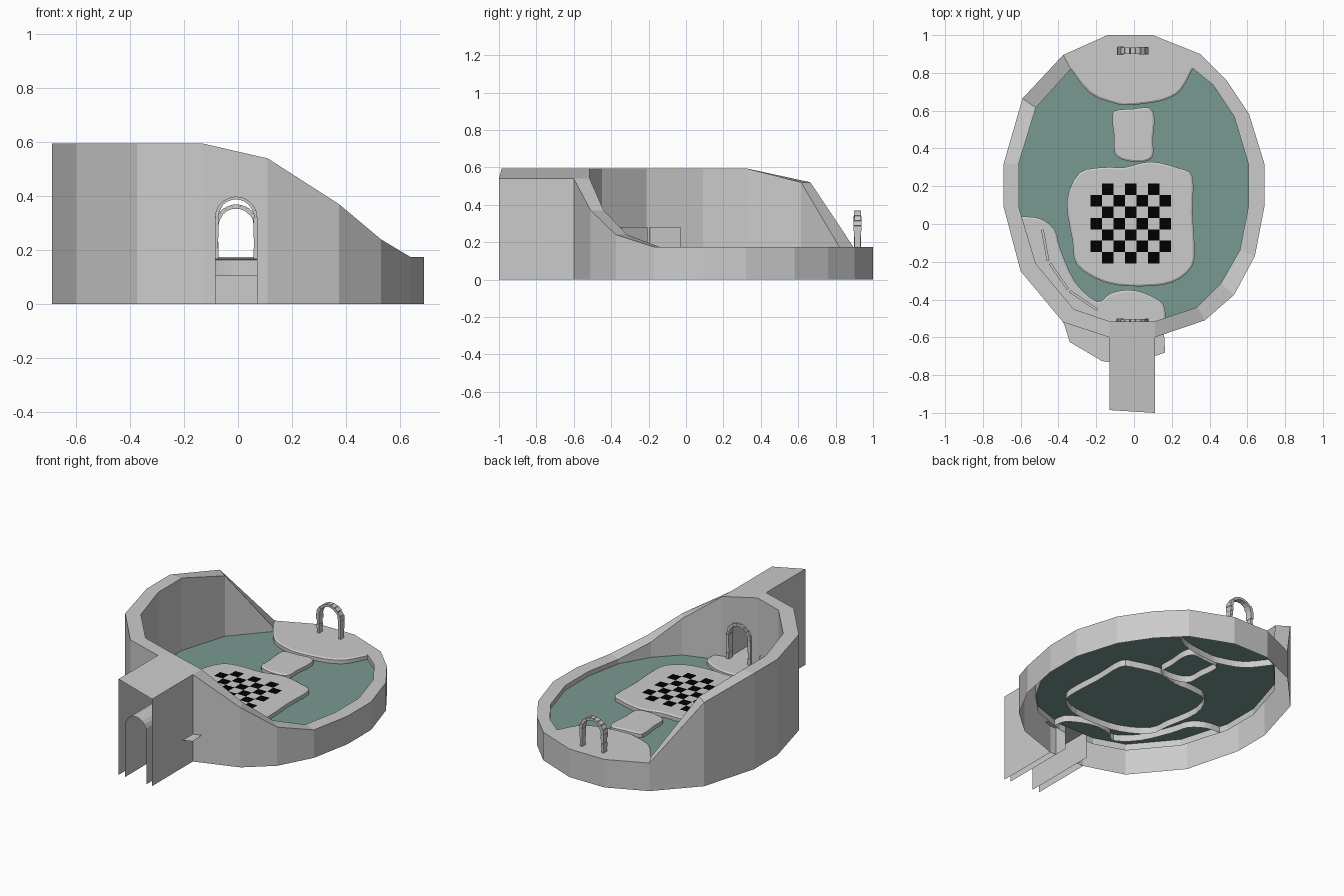
import bpy, bmesh, math, random
from mathutils import Vector, Matrix

if "Cube" in bpy.data.objects:
    bpy.data.objects.remove(bpy.data.objects["Cube"])

random.seed(4)
TOP, WATER, FOOT = 0.174, 0.145, 0.105
CX = -0.007          # centre line of the tunnel and arches
STONE, PALE = (.53, .53, .53), (.8, .8, .8)


def finish(name, bm, color=STONE, recalc=True):
    if recalc:
        bmesh.ops.recalc_face_normals(bm, faces=bm.faces)
    me = bpy.data.meshes.new(name)
    bm.to_mesh(me)
    bm.free()
    ob = bpy.data.objects.new(name, me)
    bpy.context.collection.objects.link(ob)
    m = bpy.data.materials.new(name + "_mat")
    m.diffuse_color = (*color, 1)
    m.use_nodes = True
    m.node_tree.nodes["Principled BSDF"].inputs["Base Color"].default_value = m.diffuse_color
    me.materials.append(m)
    return ob


def poly(bm, pts):
    return bm.faces.new([bm.verts.new(p) for p in pts])


def curve(pts, closed=True, n=3):
    """Catmull-Rom outline through a few control points."""
    out, k = [], len(pts)
    P = [Vector(p) for p in pts]
    for i in range(k if closed else k - 1):
        if closed:
            a, b, c, d = P[i - 1], P[i], P[(i + 1) % k], P[(i + 2) % k]
        else:
            a, b, c, d = P[max(i - 1, 0)], P[i], P[i + 1], P[min(i + 2, k - 1)]
        for j in range(n):
            t = j / n
            out.append(0.5 * (2 * b + (c - a) * t + (2 * a - 5 * b + 4 * c - d) * t * t
                              + (3 * b - a - 3 * c + d) * t ** 3))
    return out if closed else out + [P[-1]]


def island(name, edge, rest=(), z=TOP, side=1):
    """Flat top; the shaped edge gets a small chamfer and a short wall.
    side = 1 if the edge runs clockwise, -1 if counter-clockwise."""
    bm = bmesh.new()
    k, top = len(edge), []
    for i, p in enumerate(edge):
        a = edge[i - 1] if i or not rest else p
        b = edge[(i + 1) % k] if i < k - 1 or not rest else p
        d = (b - a).normalized()
        top.append(p + Vector((d.y, -d.x)) * .01 * side)
    f = poly(bm, [(p[0], p[1], z) for p in top + list(rest)])
    f.normal_update()
    if f.normal.z < 0:
        f.normal_flip()
    for i in range(k - 1 if rest else k):
        j = (i + 1) % k
        a, b, c, d = edge[i], edge[j], top[j], top[i]
        poly(bm, [(*a, FOOT), (*b, FOOT), (*b, z - .006), (*a, z - .006)])
        poly(bm, [(*a, z - .006), (*b, z - .006), (*c, z), (*d, z)])
    bmesh.ops.remove_doubles(bm, verts=bm.verts, dist=1e-5)
    return finish(name, bm)


# outer wall: outer x, y, inner x, y, height
ring = [(-.14, 1, -.13, .915, .174), (.10, 1, .10, .915, .174), (.35, .90, .31, .825, .174),
        (.49, .76, .42, .735, .174), (.61, .58, .53, .57, .174), (.69, .32, .605, .32, .174),
        (.69, .09, .605, .09, .174), (.64, -.17, .56, -.14, .174), (.53, -.375, .46, -.315, .24),
        (.375, -.51, .335, -.44, .37), (.11, -.60, .11, -.515, .54), (-.13, -.60, -.13, -.515, .595),
        (-.375, -.52, -.32, -.45, .595), (-.60, -.25, -.52, -.21, .595), (-.69, .09, -.61, .09, .595),
        (-.69, .32, -.61, .32, .595), (-.59, .665, -.52, .615, .52), (-.375, .895, -.335, .82, .174)]
bm = bmesh.new()
for i, (ax, ay, bx, by, h) in enumerate(ring):
    cx, cy, dx, dy, g = ring[(i + 1) % len(ring)]
    poly(bm, [(ax, ay, h), (cx, cy, g), (dx, dy, g), (bx, by, h)])
    if i != 10:     # the tunnel bay is closed by pierced panels below
        poly(bm, [(ax, ay, 0), (cx, cy, 0), (cx, cy, g), (ax, ay, h)])
        poly(bm, [(bx, by, h), (dx, dy, g), (dx, dy, FOOT), (bx, by, FOOT)])
bmesh.ops.remove_doubles(bm, verts=bm.verts, dist=1e-5)
finish("outer_wall", bm)

# water
bm = bmesh.new()
poly(bm, [(r[2], r[3], WATER) for r in ring][::-1])
finish("water", bm, (.19, .32, .28), False)

# open-ended entrance bridge with arched tunnel lining
R, SPRING = 0.077, 0.32
bow = [(CX - R * math.cos(math.pi * i / 10), SPRING + R * math.sin(math.pi * i / 10))
       for i in range(11)]
front = lambda x: -0.985 - (x + .13) / .24 * .015
bm = bmesh.new()
for y, foot in ((-.6, 0), (-.515, FOOT)):
    arch = [(CX - R, foot)] + bow + [(CX + R, foot)]
    poly(bm, [(x, y, z) for x, z in [(.11, foot), (.11, .54), (-.13, .595), (-.13, foot)] + arch])
arch = [(CX - R, 0)] + bow + [(CX + R, 0)]
for (a, za), (b, zb) in zip(arch, arch[1:]):
    poly(bm, [(a, front(a), za), (b, front(b), zb), (b, -.515, zb), (a, -.515, za)])
for x, z in ((-.13, .595), (.11, .54)):
    poly(bm, [(x, front(x), 0), (x, -.6, 0), (x, -.6, z), (x, front(x), z)])
poly(bm, [(-.13, front(-.13), .595), (.11, front(.11), .54), (.11, -.6, .54), (-.13, -.6, .595)])
finish("entrance_bridge", bm)

# islands and shore platforms
island("main_island", curve([(-.29, .27), (-.16, .30), (-.05, .30), (.09, .33), (.24, .295), (.31, .25),
                             (.31, .06), (.32, -.12), (.305, -.23), (.20, -.31), (.03, -.33),
                             (-.15, -.31), (-.30, -.22), (-.325, -.09), (-.355, .12)]))
island("small_island", curve([(-.10, .60), (0, .61), (.08, .615), (.108, .56), (.10, .45), (.10, .36),
                              (.05, .33), (-.04, .335), (-.10, .37), (-.105, .46), (-.115, .55)]))
island("rear_platform", curve([(-.335, .82), (-.23, .69), (-.09, .635), (-.02, .63), (.08, .64),
                               (.17, .66), (.25, .71), (.315, .83)], False),
       [(.10, .915), (-.13, .915)], TOP, -1)
island("front_platform", curve([(-.60, .04), (-.50, .03), (-.42, -.03), (-.39, -.13), (-.31, -.31),
                                (-.195, -.41), (-.13, -.37), (-.05, -.35), (.04, -.36), (.14, -.41),
                                (.165, -.46), (.165, -.51)], False),
       [(.165, -.68), (.11, -.70), (-.14, -.73), (-.17, -.725), (-.34, -.625), (-.37, -.53),
        (-.54, -.24), (-.62, .03)], .170)

# checkerboard
S, X0, Y0 = 0.0607, -0.23, -0.21
for par, nm, col in ((1, "dark_tiles", (0, 0, 0)), (0, "light_tiles", PALE)):
    bm = bmesh.new()
    for r in range(7):
        for c in range(7):
            if (r + c) % 2 == par:
                x, y, z = X0 + c * S, Y0 + r * S, TOP + .002
                poly(bm, [(x, y, z), (x + S, y, z), (x + S, y + S, z), (x, y + S, z)])
    finish(nm, bm, col, False)

# sun and moon inlays
bm = bmesh.new()
pt = lambda r, a, cx: (cx + r * math.cos(a), r * math.sin(a), TOP + .002)
poly(bm, [pt(.014, math.tau * i / 12, .25) for i in range(12)])
for i in range(8):
    a = math.tau * i / 8
    poly(bm, [pt(.018, a - .2, .25), pt(.033, a, .25), pt(.018, a + .2, .25)])
finish("sun_inlay", bm, PALE, False)
bm = bmesh.new()
outer = [pt(.022, -1.9 + 3.8 * i / 10, -.275) for i in range(11)]
inner = [(-.28 + (p[0] + .28) * .55, p[1], p[2]) for p in outer]
for i in range(10):
    poly(bm, [inner[i], outer[i], outer[i + 1], inner[i + 1]])
finish("moon_inlay", bm, PALE, False)


# stone arches
def stone_arch(name, y, top, base):
    rad, legs = 0.074, 4
    spring = top - rad - .009
    h = (spring - base) / legs
    stones = [(CX + s * rad, base + h * (i + .5), 0, h) for i in range(legs) for s in (-1, 1)]
    for i in range(9):
        a = math.pi * (i + .5) / 9
        stones.append((CX + rad * math.cos(a), spring + rad * math.sin(a), -a, rad * math.pi / 9))
    bm = bmesh.new()
    for x, z, rot, length in stones:
        j = random.uniform(.85, 1.15)
        M = (Matrix.Translation((x, y, z)) @ Matrix.Rotation(rot, 4, 'Y')
             @ Matrix.Diagonal((.017 * j, .038 * j, length * .99, 1)))
        bmesh.ops.create_cube(bm, size=1, matrix=M)
    finish(name, bm)


stone_arch("rear_arch", .917, .37, TOP)
stone_arch("tunnel_arch", -.522, .405, .168)

# low bench walls on the front platform
for i, (a, b) in enumerate((((-.485, -.03), (-.455, -.195)), ((-.445, -.21), (-.35, -.345)),
                            ((-.34, -.355), (-.195, -.455)))):
    a, b = Vector(a), Vector(b)
    d, m = b - a, (a + b) / 2
    bm = bmesh.new()
    bmesh.ops.create_cube(bm, size=1, matrix=Matrix.Translation((m.x, m.y, .225))
                          @ Matrix.Rotation(math.atan2(d.y, d.x), 4, 'Z')
                          @ Matrix.Diagonal((d.length, .014, .11, 1)))
    finish("bench_%d" % (i + 1), bm)
